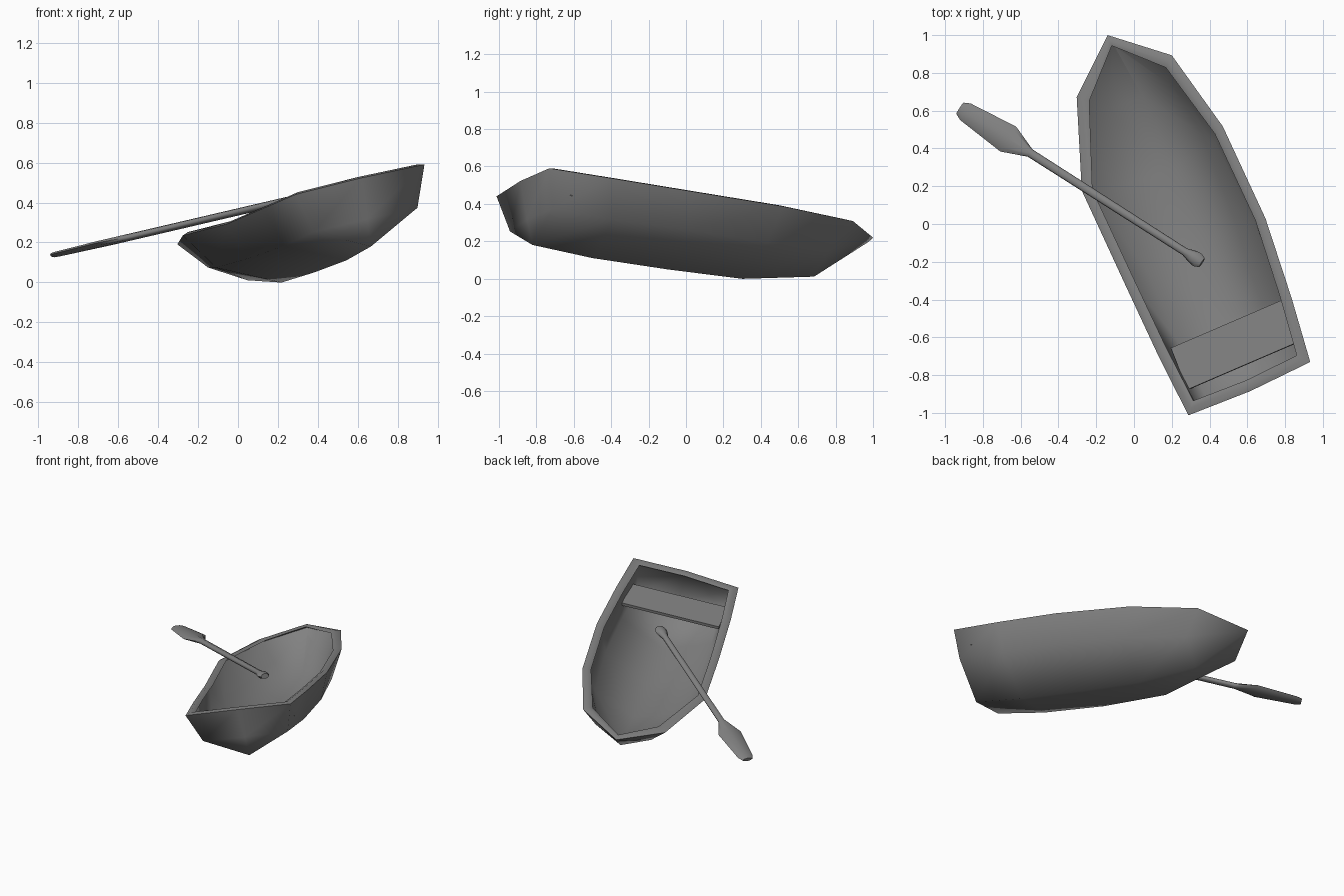
import bpy, bmesh, math
from mathutils import Matrix, Vector

if "Cube" in bpy.data.objects:
    bpy.data.objects.remove(bpy.data.objects["Cube"])

# Frame of the listing boat: columns are across, along (to the bow), up
along = Vector((-.368, .918, -.145)).normalized()
up = Vector((-.248, .053, .967)).normalized()
across = along.cross(up).normalized()
up = across.cross(along)
BOAT = Matrix((across, along, up)).transposed().to_4x4()
BOAT.translation = (.235, .065, .3675)

dark_grey = bpy.data.materials.new("dark_grey")
dark_grey.diffuse_color = (.22, .22, .22, 1)
dark_grey.use_nodes = True
dark_grey.node_tree.nodes["Principled BSDF"].inputs["Base Color"].default_value = dark_grey.diffuse_color


def finish(name, bm, matrix, angle):
    bmesh.ops.remove_doubles(bm, verts=bm.verts, dist=.0005)
    bmesh.ops.recalc_face_normals(bm, faces=bm.faces)
    bm.transform(matrix)
    mesh = bpy.data.meshes.new(name)
    bm.to_mesh(mesh)
    bm.free()
    mesh.materials.append(dark_grey)
    ob = bpy.data.objects.new(name, mesh)
    bpy.context.collection.objects.link(ob)
    bpy.ops.object.select_all(action='DESELECT')
    ob.select_set(True)
    bpy.context.view_layer.objects.active = ob
    bpy.ops.object.shade_smooth_by_angle(angle=math.radians(angle))
    return ob


def loft(rings, caps=False):
    bm = bmesh.new()
    loops = [[bm.verts.new(p) for p in r] for r in rings]
    n = len(rings[0])
    for a, b in zip(loops, loops[1:]):
        for i in range(n):
            j = (i + 1) % n
            bm.faces.new((a[i], a[j], b[j], b[i]))
    if caps:
        bm.faces.new(loops[0])
        bm.faces.new(loops[-1])
    return bm


def mirror_ring(half, bulge):
    # the left side swells a little ahead of midships, where the oar rests
    left = [(-x, y, z) for x, y, z in half]
    left[4] = (left[4][0] - bulge, left[4][1] - bulge * .3, left[4][2] + bulge * .4)
    return half + left[-2:0:-1]


def inset(half, side, ends, lift):
    return [(max(x - side, 0), y * ends, z + lift) for x, y, z in half]


# Hull: half outlines from stern centre to bow at rim, chine and keel
rim = [(0, -1.035, .005), (.36, -1.02, 0), (.393, -.666, -.01), (.42, -.217, -.02),
       (.392, .325, -.015), (.281, .782, -.005), (0, 1.018, 0)]
chine = [(0, -.985, -.2), (.29, -.96, -.2), (.32, -.62, -.215), (.335, -.18, -.21),
         (.30, .29, -.2), (.19, .69, -.158), (0, 1.005, -.015)]
keel = [(0, -.945, -.335), (0, -.945, -.335), (0, -.595, -.355), (0, -.157, -.352),
        (0, .277, -.339), (0, .69, -.265), (0, .99, -.03)]
# thin shell with a slightly overhanging, rounded rim
rim_in = inset(rim, .055, .94, 0)
crown = [((a[0] + b[0]) / 2, (a[1] + b[1]) / 2, a[2] + .01) for a, b in zip(rim, rim_in)]
under = inset(rim, .03, .965, -.012)
chine_in = inset(chine, .015, .98, .015)
chine_in[-1] = (0, .97, -.045)
keel_in = inset(keel, 0, .98, .025)
keel_in[-1] = (0, .955, -.055)
levels = [(keel, 0), (chine, .02), (rim, .05), (crown, .05), (rim_in, .05),
          (under, .05), (chine_in, .02), (keel_in, 0)]
finish("hull", loft([mirror_ring(h, b) for h, b in levels]), BOAT, 85)

# Seat: thin plank across the stern, a little lower on the right
bm = bmesh.new()
bmesh.ops.create_cube(bm, size=1)
bm.transform(Matrix.Translation((0, -.76, -.1)) @ Matrix.Rotation(.04, 4, 'Y')
             @ Matrix.Diagonal((.66, .24, .02, 1)))
finish("seat", bm, BOAT, 30)

# Oar: elliptical rings (distance, half width, half thickness) from grip to blade tip
grip, tip = Vector((.36, -.205, .437)), Vector((-.925, .615, .137))
oar_dir = (tip - grip).normalized()
side = oar_dir.cross(Vector((0, 0, 1))).normalized()
OAR = Matrix((side, oar_dir, side.cross(oar_dir))).transposed().to_4x4()
OAR.translation = grip
profile = [(0, .028, .018), (.03, .04, .022), (.06, .036, .022), (.11, .021, .018),
           (1.10, .023, .018), (1.24, .078, .016), (1.515, .052, .014), (1.55, .035, .012)]
rings = [[(w * math.cos(k * math.pi / 4), d, t * math.sin(k * math.pi / 4))
          for k in range(8)] for d, w, t in profile]
finish("oar", loft(rings, caps=True), OAR, 60)
